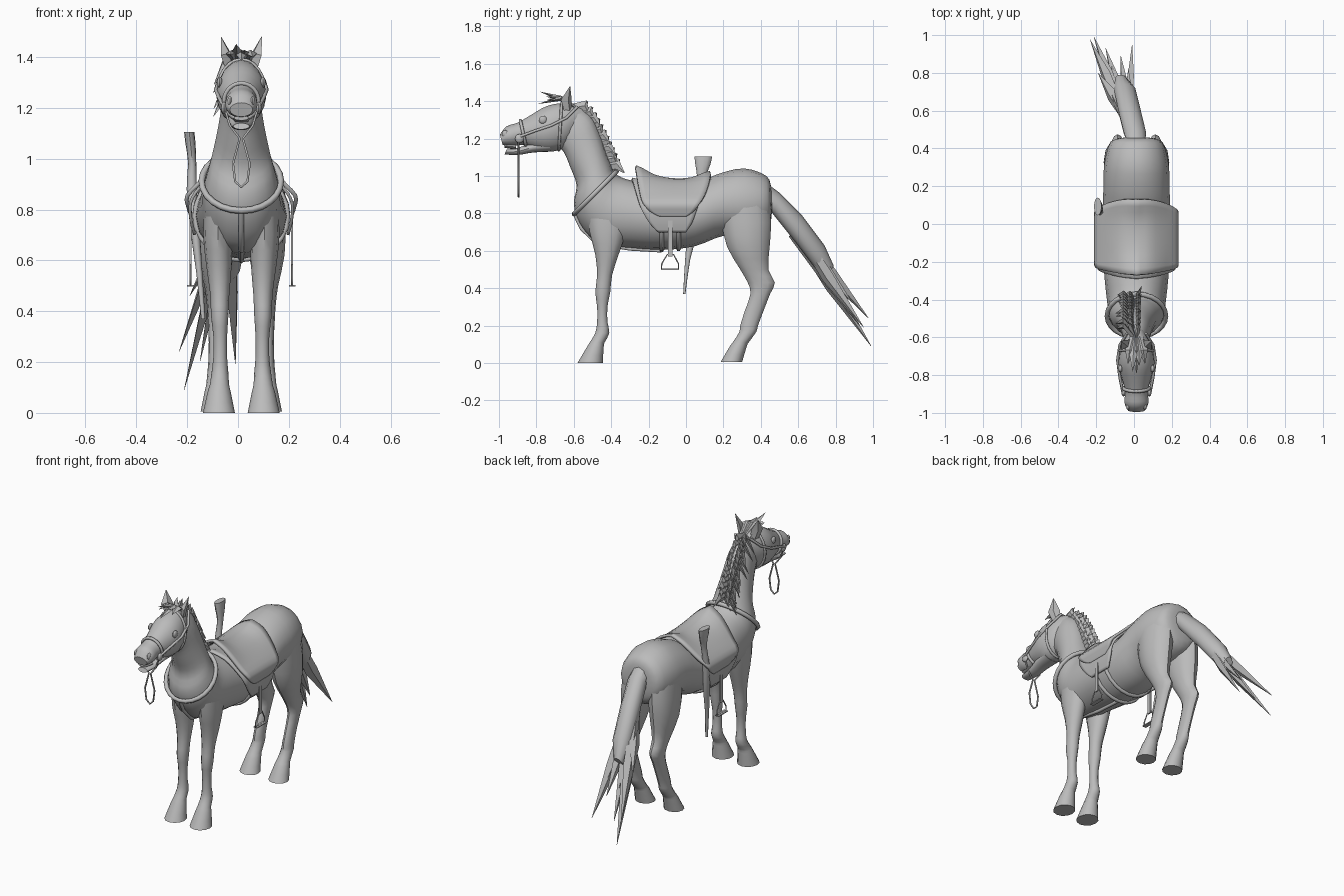
import bpy, bmesh, math, random
from mathutils import Vector

random.seed(4)
if "Cube" in bpy.data.objects:
    bpy.data.objects.remove(bpy.data.objects["Cube"])

CX = 0.013  # centre line of the animal
grey = bpy.data.materials.new("plain grey")
grey.use_nodes = True
grey.diffuse_color = (0.5, 0.5, 0.5, 1)
grey.node_tree.nodes["Principled BSDF"].inputs["Base Color"].default_value = (0.5, 0.5, 0.5, 1)


def finish(name, bm, angle=40):
    bmesh.ops.recalc_face_normals(bm, faces=bm.faces[:])
    me = bpy.data.meshes.new(name)
    bm.to_mesh(me)
    bm.free()
    ob = bpy.data.objects.new(name, me)
    bpy.context.collection.objects.link(ob)
    me.materials.append(grey)
    bpy.ops.object.select_all(action="DESELECT")
    ob.select_set(True)
    bpy.context.view_layer.objects.active = ob
    bpy.ops.object.shade_smooth_by_angle(angle=math.radians(angle))
    return ob


def smooth_path(rows, steps):
    """Catmull-Rom interpolation of equal-length tuples."""
    out = []
    for i in range(len(rows) - 1):
        a, b, c, d = (rows[min(max(i + k, 0), len(rows) - 1)] for k in (-1, 0, 1, 2))
        for s in range(steps):
            t = s / steps
            out.append(tuple(0.5 * (2 * q + (r - p) * t + (2 * p - 5 * q + 4 * r - u) * t * t
                                    + (3 * q - p - 3 * r + u) * t ** 3)
                             for p, q, r, u in zip(a, b, c, d)))
    return out + [tuple(rows[-1])]


def ring(sec, n=16, x=CX, grow=0.0):
    """Oval through a top and a bottom point (y, z), with a half-width."""
    y1, z1, y2, z2, w = sec[:5]
    mid = Vector((x, (y1 + y2) / 2, (z1 + z2) / 2))
    up = Vector((0, y1 - y2, z1 - z2)) / 2
    up += up.normalized() * grow
    side = Vector((w + grow, 0, 0))
    return [mid + side * math.sin(math.tau * k / n) + up * math.cos(math.tau * k / n) for k in range(n)]


def bridge(bm, rings):
    loops = [[bm.verts.new(p) for p in r] for r in rings]
    n = len(loops[0])
    for a, b in zip(loops, loops[1:]):
        for k in range(n):
            bm.faces.new((a[k], a[(k + 1) % n], b[(k + 1) % n], b[k]))
    bm.faces.new(loops[0])
    bm.faces.new(loops[-1])


def loft(name, sections, steps=3, n=16):
    bm = bmesh.new()
    bridge(bm, [ring(s, n) for s in smooth_path(sections, steps)])
    return finish(name, bm)


def leg(name, rows, sign):
    """Rows hold front y, back y, height, half-width and sideways offset."""
    bm = bmesh.new()
    bridge(bm, [ring((f, z, b, z, w), 12, CX + sign * o) for f, b, z, w, o in smooth_path(rows, 2)])
    return finish(name, bm)


def strands(name, items):
    """Flat pointed locks: each has a path, half-width, thickness and width direction."""
    bm = bmesh.new()
    for pts, w, t, side in items:
        pts = [Vector(p) for p in pts]
        rings = []
        for i, p in enumerate(pts):
            tan = (pts[min(i + 1, len(pts) - 1)] - pts[max(i - 1, 0)]).normalized()
            s = Vector(side)
            s = (s - tan * s.dot(tan)).normalized()
            f = 0.03 if i == len(pts) - 1 else (0.75 if i == 0 else 1)
            nrm = tan.cross(s) * t * f
            rings.append([p + s * w * f, p + nrm, p - s * w * f, p - nrm])
        bridge(bm, rings)
    return finish(name, bm, 30)


def tube(name, pts, r, closed=False):
    cu = bpy.data.curves.new(name, "CURVE")
    cu.dimensions = "3D"
    cu.bevel_depth = r
    cu.bevel_resolution = 1
    cu.use_fill_caps = True
    sp = cu.splines.new("POLY")
    sp.points.add(len(pts) - 1)
    for q, p in zip(sp.points, pts):
        q.co = (*p, 1)
    sp.use_cyclic_u = closed
    cu.materials.append(grey)
    ob = bpy.data.objects.new(name, cu)
    bpy.context.collection.objects.link(ob)
    bpy.ops.object.select_all(action="DESELECT")
    ob.select_set(True)
    bpy.context.view_layer.objects.active = ob
    bpy.ops.object.convert(target="MESH")
    return ob


def sheet(name, rows, heights, thick):
    """Saddle-shaped sheet; rows run from the spine outwards: x, drop, front y, back y."""
    bm = bmesh.new()
    rows = smooth_path(rows, 3)
    cols = smooth_path([(h,) for h in heights], 3)
    half = [(-x, d, f, b) for x, d, f, b in rows[:0:-1]] + rows
    grid = []
    for x, d, f, b in half:
        blend = max(0, 1 - abs(x) / 0.17)
        grid.append([bm.verts.new((CX + x, f + (b - f) * j / (len(cols) - 1),
                                   0.975 - d + (h[0] - 0.975) * blend)) for j, h in enumerate(cols)])
    for a, b in zip(grid, grid[1:]):
        for j in range(len(cols) - 1):
            bm.faces.new((a[j], a[j + 1], b[j + 1], b[j]))
    ob = finish(name, bm)
    mod = ob.modifiers.new("thickness", "SOLIDIFY")
    mod.thickness = thick
    mod.offset = 0


# Body and neck in one skin, then head and jaw
loft("body_and_neck", [
    (.455, .94, .46, .82, .06), (.43, 1.0, .44, .72, .135), (.31, 1.04, .33, .67, .17),
    (.17, 1.01, .2, .68, .175), (.05, .96, .05, .625, .18), (-.12, .945, -.12, .605, .18),
    (-.29, .975, -.3, .615, .168), (-.36, 1.0, -.47, .64, .155), (-.39, 1.03, -.565, .74, .148),
    (-.40, 1.06, -.6, .85, .13), (-.425, 1.12, -.585, .95, .11), (-.455, 1.21, -.62, 1.05, .09),
    (-.5, 1.31, -.655, 1.13, .075), (-.56, 1.36, -.7, 1.17, .06)])
loft("head", [
    (-.55, 1.36, -.61, 1.19, .045), (-.63, 1.39, -.66, 1.145, .082), (-.74, 1.375, -.73, 1.13, .098),
    (-.83, 1.325, -.80, 1.14, .08), (-.9, 1.285, -.87, 1.165, .06), (-.96, 1.265, -.93, 1.16, .064),
    (-.995, 1.22, -.98, 1.165, .045)])
loft("lower_jaw", [
    (-.74, 1.2, -.72, 1.13, .06), (-.82, 1.18, -.82, 1.125, .05), (-.9, 1.15, -.9, 1.112, .04),
    (-.96, 1.14, -.97, 1.115, .032)])
loft("teeth", [(-.91, 1.17, -.91, 1.14, .035), (-.97, 1.17, -.97, 1.15, .03)], 1, 8)

# Legs, ears, eyes, nostrils and bridle straps on both sides
front = [(-.53, -.28, .84, .055, .09), (-.515, -.32, .7, .058, .092), (-.485, -.36, .58, .05, .088),
         (-.475, -.395, .47, .038, .085), (-.485, -.405, .38, .034, .085), (-.475, -.42, .3, .027, .083),
         (-.475, -.42, .22, .027, .083), (-.485, -.41, .16, .033, .084), (-.515, -.435, .11, .038, .086),
         (-.53, -.44, .085, .045, .087), (-.58, -.445, 0, .063, .088)]
hind = [(.16, .44, .9, .075, .085), (.19, .455, .75, .078, .095), (.22, .447, .62, .07, .1),
        (.29, .44, .5, .045, .1), (.33, .475, .43, .036, .1), (.345, .45, .37, .032, .1),
        (.315, .415, .28, .028, .1), (.29, .385, .2, .03, .1), (.285, .375, .165, .033, .1),
        (.25, .335, .11, .038, .1), (.235, .325, .09, .043, .1), (.185, .3, .005, .06, .1)]
for word, s in (("left", 1), ("right", -1)):
    leg(word + "_front_leg", front, s)
    leg(word + "_hind_leg", hind, s)
    strands(word + "_ear", [([(CX + s * .045, -.63, 1.35), (CX + s * .06, -.64, 1.41),
                              (CX + s * .08, -.62, 1.48)], .035, .018, (s * .6, -.8, 0))])
    for part, at, r in (("eye", (.085, -.765, 1.3), .022), ("nostril", (.045, -.965, 1.225), .02),
                        ("bit_ring", (.068, -.89, 1.2), .024)):
        bm = bmesh.new()
        bmesh.ops.create_uvsphere(bm, u_segments=10, v_segments=6, radius=r)
        for v in bm.verts:
            v.co = Vector((v.co.x * .5 + CX + s * at[0], v.co.y + at[1], v.co.z + at[2]))
        finish(word + "_" + part, bm)
    tube(word + "_cheek_strap", [(CX + s * a, y, z) for a, y, z in (
        (.072, -.89, 1.21), (.088, -.81, 1.24), (.1, -.72, 1.27), (.088, -.64, 1.31), (.05, -.58, 1.37))], .008)
    # Stirrup strap and stirrup
    bm = bmesh.new()
    bmesh.ops.create_cube(bm, size=1)
    for v in bm.verts:
        v.co = Vector((v.co.x * .008 + CX + s * .2, v.co.y * .024 - .083, v.co.z * .24 + .69))
    finish(word + "_stirrup_strap", bm)
    tube(word + "_stirrup", [(CX + s * .2, y, z) for y, z in (
        (-.1, .58), (-.13, .53), (-.13, .502), (-.04, .502), (-.04, .53), (-.066, .58))], .004, True)
    bm = bmesh.new()
    bmesh.ops.create_cube(bm, size=1)
    for v in bm.verts:
        v.co = Vector((v.co.x * .026 + CX + s * .2, v.co.y * .09 - .085, v.co.z * .006 + .501))
    finish(word + "_stirrup_tread", bm)

# Bridle bands, breast collar, girth and reins
for name, sec, grow, r in (
        ("noseband", (-.885, 1.295, -.855, 1.158, .066), .002, .009),
        ("brow_band", (-.665, 1.388, -.68, 1.14, .09), .002, .008),
        ("breast_collar", (-.375, 1.02, -.595, .8, .15), .006, .013),
        ("girth_front", (-.13, .945, -.13, .605, .18), .002, .012),
        ("girth_back", (-.04, .95, -.04, .61, .18), .002, .012)):
    tube(name, ring(sec, 24, CX, grow), r, True)
tube("chest_strap", [(CX, -.598, .8), (CX, -.56, .72), (CX, -.48, .64), (CX, -.3, .61), (CX, -.13, .6)], .011)
tube("reins", [(CX + x, -.895, z) for x, z in (
    (-.066, 1.2), (-.045, 1.13), (-.006, 1.08), (-.033, .98), (-.024, .91), (0, .888),
    (.024, .91), (.033, .98), (.006, 1.08), (.045, 1.13), (.066, 1.2))], .005)

# Saddle seat over a longer skirt
sheet("saddle_skirt", [(0, .005, -.29, .11), (.09, .025, -.28, .1), (.165, .09, -.26, .08),
                       (.2, .15, -.24, .06), (.197, .22, -.2, .035), (.183, .275, -.15, .0)],
      (.99, .965, .96, .965, .98), .012)
sheet("saddle_seat", [(0, 0, -.27, .13), (.07, .01, -.265, .13), (.15, .06, -.25, .11),
                      (.212, .12, -.23, .075), (.208, .165, -.19, .04), (.2, .19, -.14, .0)],
      (1.05, 1.0, .98, .985, 1.02), .016)

# Long gun in its scabbard on the right side
loft_rows = [(.045, .14, 1.105, .02, -.205), (.05, .13, 1.06, .02, -.2), (.06, .1, .98, .016, -.193),
             (.045, .08, .88, .02, -.195), (.01, .06, .7, .018, -.18), (-.005, .022, .55, .012, -.165),
             (-.015, -.003, .37, .008, -.15)]
leg("gun_and_scabbard", loft_rows, 1)

# Mane tufts falling to the right, and a forelock
mane = []
for i in range(11):
    t = i / 10
    base = Vector((CX, -.57 + .17 * t ** .8, 1.37 - .31 * t))
    for lean in (-.1, -.05, .015):
        j = random.uniform(-.015, .015)
        tip = base + Vector((lean + j, .055 + j + lean * .3, -.05 + lean * .3))
        mid = base + Vector((lean * .65, .03, .005))
        mane.append(([base - Vector((0, .05, .01)), mid, tip], .03, .012, (0, .5, .9)))
strands("mane", mane)
strands("forelock", [([(CX + x * .4, -.6, 1.37), (CX + x * .8, -.67, 1.415), (CX + x, y, z)], .025, .014, (1, 0, 0))
                     for x, y, z in ((-.045, -.74, 1.41), (-.02, -.78, 1.45), (.015, -.75, 1.425),
                                     (.045, -.74, 1.4), (.0, -.79, 1.385))])

# Tail: thick dock that splits into pointed locks
bm = bmesh.new()
bridge(bm, [ring(s[:5], 10, s[5]) for s in (
    (.42, .97, .44, .83, .05, CX), (.5, .91, .47, .79, .062, .004), (.62, .79, .59, .64, .062, -.025),
    (.74, .63, .68, .52, .06, -.05), (.79, .52, .75, .45, .03, -.07))])
finish("tail_dock", bm)
tips = ((-.232, .975, .24), (-.212, .99, .09), (-.19, .8, .46), (-.01, .95, .19),
        (-.07, .89, .32), (-.15, .93, .2), (-.12, .84, .36), (-.03, .82, .4))
strands("tail_locks", [([(-.02 + x * .15, .57, .76 - i % 3 * .035), (x * .55 - .015, .57 + (y - .57) * .5, .72 + (z - .72) * .5),
                         (x, y, z)], .038, .018, (.5, .6, .6)) for i, (x, y, z) in enumerate(tips)])
